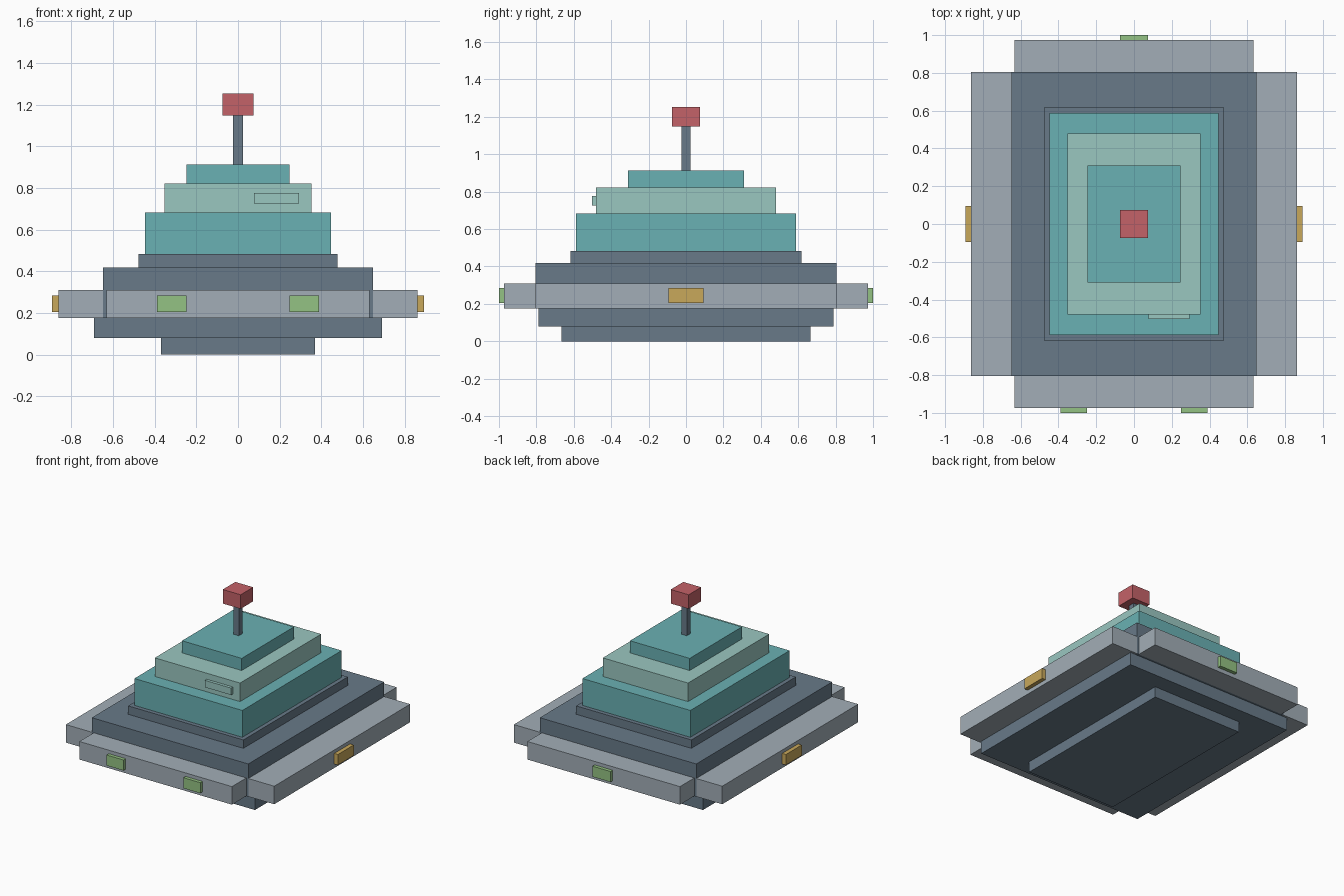
import bpy
import bmesh
from mathutils import Matrix, Vector

cube = bpy.data.objects.get("Cube")
if cube:
    bpy.data.objects.remove(cube)


def material(name, hex_code):
    """Flat material from an sRGB hex code, stored as linear values."""
    srgb = [c / 255 for c in bytes.fromhex(hex_code)]
    colour = [((c + 0.055) / 1.055) ** 2.4 for c in srgb] + [1]
    mat = bpy.data.materials.new(name)
    mat.use_nodes = True
    mat.diffuse_color = colour
    mat.node_tree.nodes["Principled BSDF"].inputs["Base Color"].default_value = colour
    return mat


slate = material("slate", "687A89")
grey = material("light_grey", "A2AEB7")
teal = material("teal", "6AB1B3")
mint = material("mint", "9AC7C0")
red = material("red", "C46268")
green = material("green", "94C283")
amber = material("amber", "C8A85B")


def box(name, mat, x, y, z):
    """Box spanning the given (low, high) ranges."""
    spans = (x, y, z)
    centre = Vector([(a + b) / 2 for a, b in spans])
    size = Vector([b - a for a, b in spans])
    bm = bmesh.new()
    bmesh.ops.create_cube(bm, size=1, matrix=Matrix.Diagonal(size).to_4x4())
    mesh = bpy.data.meshes.new(name)
    bm.to_mesh(mesh)
    bm.free()
    mesh.materials.append(mat)
    obj = bpy.data.objects.new(name, mesh)
    obj.location = centre
    bpy.context.collection.objects.link(obj)


# Stepped central stack: name, colour, half width, half depth, top height
tiers = [
    ("foot", slate, 0.37, 0.665, 0.08),
    ("lower_hull", slate, 0.692, 0.788, 0.175),
    ("deck", slate, 0.648, 0.804, 0.419),
    ("collar", slate, 0.477, 0.618, 0.482),
    ("lower_cabin", teal, 0.447, 0.587, 0.683),
    ("upper_cabin", mint, 0.353, 0.48, 0.822),
    ("roof", teal, 0.247, 0.309, 0.913),
    ("mast", slate, 0.023, 0.023, 1.148),
    ("beacon", red, 0.074, 0.074, 1.253),
]
bottom = 0
for name, mat, half_x, half_y, top in tiers:
    box(name, mat, (-half_x, half_x), (-half_y, half_y), (bottom, top))
    bottom = top

# Bumper rails around the deck, with side lamps
rail_z = (0.175, 0.31)
lamp_z = (0.205, 0.284)
for side, s in (("left", 1), ("right", -1)):
    box(side + "_rail", grey, sorted((s * 0.648, s * 0.863)), (-0.804, 0.804), rail_z)
    box(side + "_lamp", amber, sorted((s * 0.863, s * 0.893)), (-0.094, 0.094), lamp_z)
for end, s in (("back", 1), ("front", -1)):
    box(end + "_rail", grey, (-0.632, 0.632), sorted((s * 0.804, s * 0.974)), rail_z)

# Front and back lamps
for name, x, s in (("front_left_lamp", 0.318, -1), ("front_right_lamp", -0.318, -1),
                   ("back_lamp", 0, 1)):
    half = 0.07 if s < 0 else 0.075
    box(name, green, (x - half, x + half), sorted((s * 0.974, s)), lamp_z)

# Raised panel on the front of the upper cabin
box("front_panel", mint, (0.077, 0.294), (-0.502, -0.48), (0.725, 0.777))
